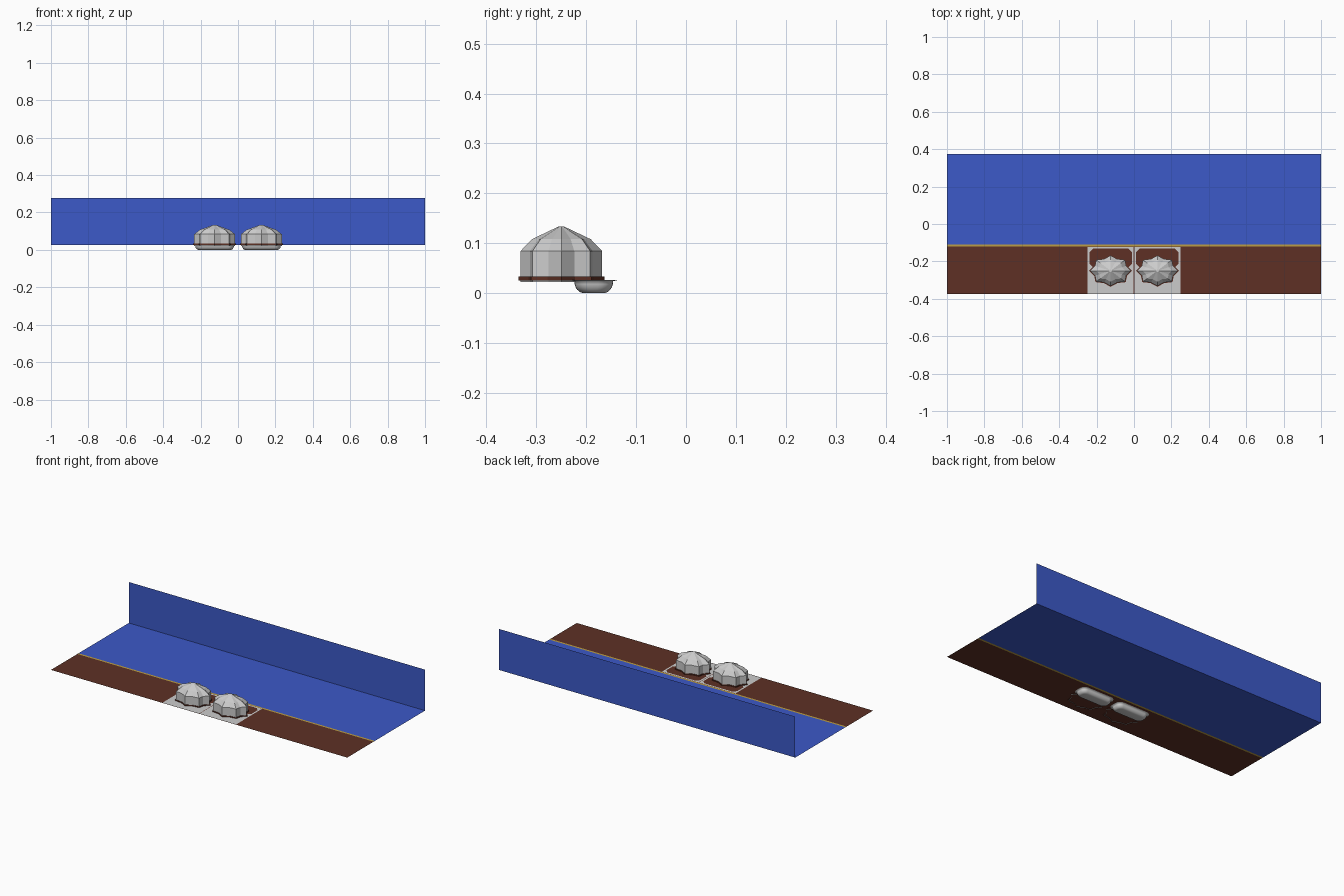
import bpy, bmesh, math

if "Cube" in bpy.data.objects:
    bpy.data.objects.remove(bpy.data.objects["Cube"])

Z = 0.027  # level of the deck


def material(name, rgb):
    m = bpy.data.materials.new(name)
    m.diffuse_color = (*rgb, 1)
    m.use_nodes = True
    m.node_tree.nodes["Principled BSDF"].inputs["Base Color"].default_value = m.diffuse_color
    return m


BLUE = material("blue", (0.045, 0.1, 0.58))
BROWN = material("brown", (0.112, 0.03, 0.018))
YELLOW = material("yellow", (0.5, 0.34, 0.06))


def finish(name, bm, mat=None, smooth=False):
    mesh = bpy.data.meshes.new(name)
    bm.to_mesh(mesh)
    bm.free()
    ob = bpy.data.objects.new(name, mesh)
    bpy.context.collection.objects.link(ob)
    if mat:
        mesh.materials.append(mat)
    for p in mesh.polygons:
        p.use_smooth = smooth
    return ob


def quad(name, corners, mat):
    bm = bmesh.new()
    bm.faces.new([bm.verts.new(c) for c in corners])
    return finish(name, bm, mat)


def flat(name, y0, y1, z, mat):
    return quad(name, [(-1, y0, z), (1, y0, z), (1, y1, z), (-1, y1, z)], mat)


def loft(name, rings, cap_start, cap_end, mat=None, smooth=False):
    bm = bmesh.new()
    rows = [[bm.verts.new(p) for p in r] for r in rings]
    n = len(rows[0])
    for a, b in zip(rows, rows[1:]):
        for i in range(n):
            j = (i + 1) % n
            bm.faces.new((a[i], a[j], b[j], b[i]))
    if cap_start:
        bm.faces.new(rows[0][::-1])
    if cap_end:
        bm.faces.new(rows[-1])
    bmesh.ops.recalc_face_normals(bm, faces=bm.faces)
    return finish(name, bm, mat, smooth)


def star(cx, scale, z):
    # eight-pointed oval star
    pts = []
    for i in range(16):
        a = math.pi * i / 8
        r = scale * (1 if i % 2 == 0 else 0.83)
        pts.append((cx + 0.109 * r * math.cos(a), -0.25 + 0.082 * r * math.sin(a), z))
    return pts


def rounded(cx, hx, hy, r, z, steps=6):
    # rounded rectangle ring
    pts = []
    for k, (sx, sy) in enumerate([(1, 1), (-1, 1), (-1, -1), (1, -1)]):
        for s in range(steps + 1):
            a = math.pi / 2 * (k + s / steps)
            pts.append((cx + sx * (hx - r) + r * math.cos(a),
                        -0.185 + sy * (hy - r) + r * math.sin(a), z))
    return pts


def tile(name, cx):
    # square plate with a chamfered opening
    bm = bmesh.new()
    z = Z + 0.0004

    def loop(pts):
        vs = [bm.verts.new((x, y, z)) for x, y in pts]
        return [bm.edges.new((vs[i], vs[(i + 1) % len(vs)])) for i in range(len(vs))]

    h = 0.1235
    edges = loop([(cx - h, -0.373), (cx + h, -0.373), (cx + h, -0.123), (cx - h, -0.123)])
    x, y0, y1, c = 0.114, -0.232, -0.132, 0.02
    edges += loop([(cx - x + c, y0), (cx + x - c, y0), (cx + x, y0 + c), (cx + x, y1 - c),
                   (cx + x - c, y1), (cx - x + c, y1), (cx - x, y1 - c), (cx - x, y0 + c)])
    bmesh.ops.triangle_fill(bm, use_beauty=True, use_dissolve=False, edges=edges,
                            normal=(0, 0, 1))
    return finish(name, bm)


# deck, edging strip, floor and back wall
flat("front_deck", -0.375, -0.121, Z, BROWN)
flat("edging_strip", -0.121, -0.109, Z, YELLOW)
flat("floor", -0.109, 0.375, Z, BLUE)
quad("back_wall", [(-1, 0.375, Z), (1, 0.375, Z), (1, 0.375, Z + 0.25), (-1, 0.375, Z + 0.25)], BLUE)

for side, cx in (("left", -0.125), ("right", 0.125)):
    tile(side + "_plate", cx)
    # shallow bowl under the deck
    profile = [(0, Z - 0.001)] + [
        (0.009 + 0.019 * (1 - math.cos(t * math.pi / 12)),
         0.024 * (1 - math.sin(t * math.pi / 12))) for t in range(7)]
    loft(side + "_bowl",
         [rounded(cx, 0.113 - i, 0.048 - i, 0.034 - 0.5 * i, z) for i, z in profile],
         False, True, None, True)
    # star-shaped faceted dome
    dome = loft(side + "_dome",
                [star(cx, s, z) for s, z in
                 [(1, 0.022), (1, 0.084), (0.72, 0.108), (0.08, 0.133)]], False, True)
    # dark skirt around the dome base
    loft(side + "_skirt", [star(cx, 1.05, 0.025), star(cx, 1.05, 0.033)], True, True, BROWN)
